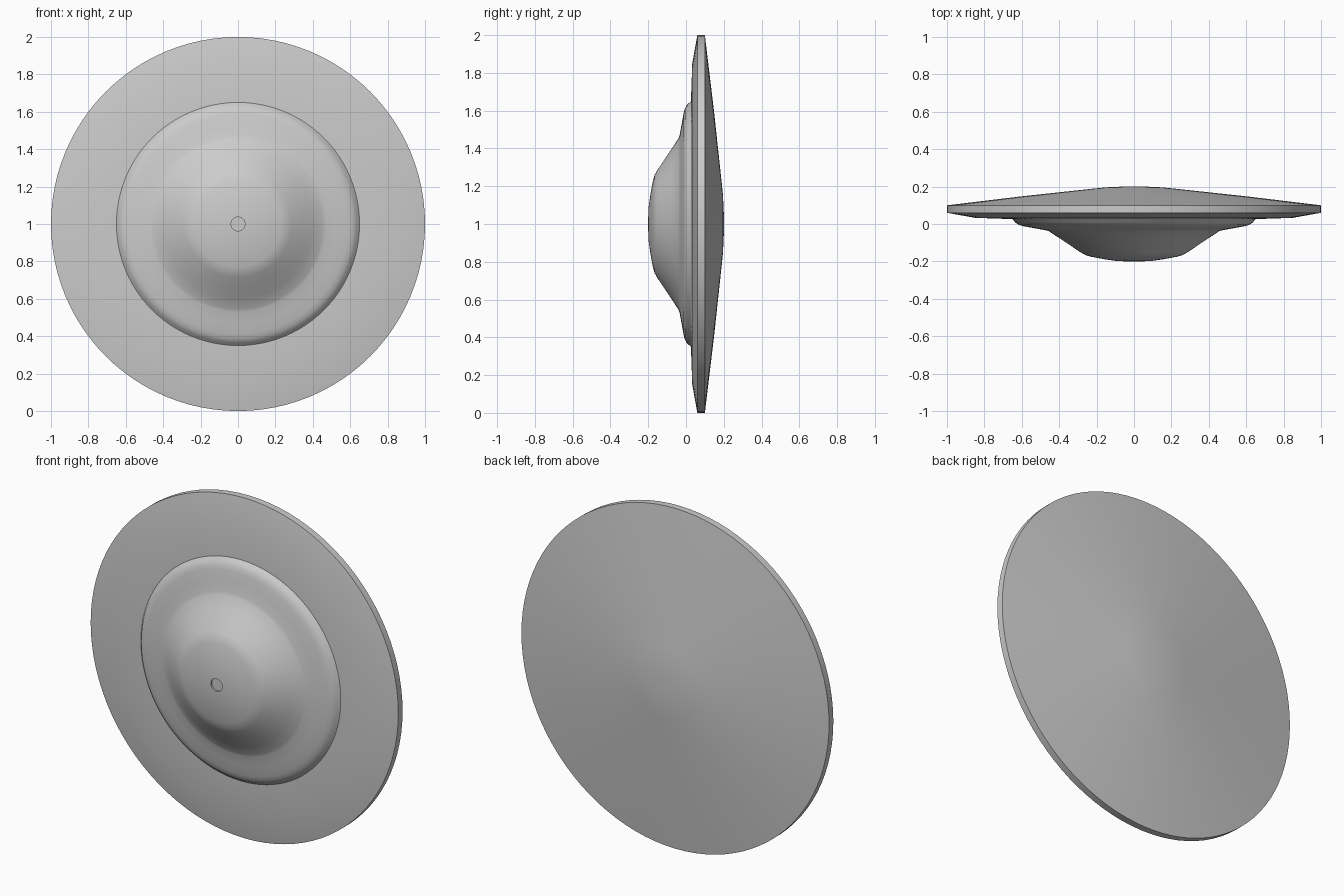
import bpy, bmesh, math
from mathutils import Matrix, Vector

if "Cube" in bpy.data.objects:
    bpy.data.objects.remove(bpy.data.objects["Cube"])

SEGMENTS = 96


def lathe(name, profile):
    """Spin (radius, y) points around the disc's front-to-back axis at z = 1."""
    bm = bmesh.new()
    verts = [bm.verts.new((r, y, 1)) for r, y in profile]
    edges = [bm.edges.new(pair) for pair in zip(verts, verts[1:])]
    bmesh.ops.spin(bm, geom=verts + edges, cent=(0, 0, 1), axis=(0, 1, 0),
                   angle=math.tau, steps=SEGMENTS, use_duplicate=False)
    bmesh.ops.remove_doubles(bm, verts=bm.verts, dist=1e-4)
    bmesh.ops.recalc_face_normals(bm, faces=bm.faces)
    mesh = bpy.data.meshes.new(name)
    bm.to_mesh(mesh)
    bm.free()
    obj = bpy.data.objects.new(name, mesh)
    bpy.context.collection.objects.link(obj)
    bpy.context.view_layer.objects.active = obj
    obj.select_set(True)
    bpy.ops.object.shade_smooth_by_angle(angle=math.radians(30))
    obj.select_set(False)
    return obj


# Small centre dimple and rounded dome
dome = [(0, -0.19), (0.037, -0.19), (0.037, -0.2), (0.09, -0.198),
        (0.16, -0.188), (0.23, -0.175), (0.26, -0.166), (0.285, -0.152),
        (0.34, -0.115), (0.40, -0.075), (0.455, -0.039)]
# Stepped collar around the dome
collar = [(0.47, -0.034), (0.53, -0.023), (0.59, -0.012), (0.615, -0.005),
          (0.635, 0.008), (0.645, 0.022)]
# Flat flange, bevelled outer band and thin rim
rim = [(0.65, 0.026), (0.85, 0.033), (1.0, 0.06), (1.0, 0.1)]
# Shallow cone closing the back
back = [(0.95, 0.106), (0.6, 0.148), (0.21, 0.19), (0.15, 0.196),
        (0.06, 0.2), (0, 0.2)]

lathe("domed_disc", dome + collar + rim + back)
